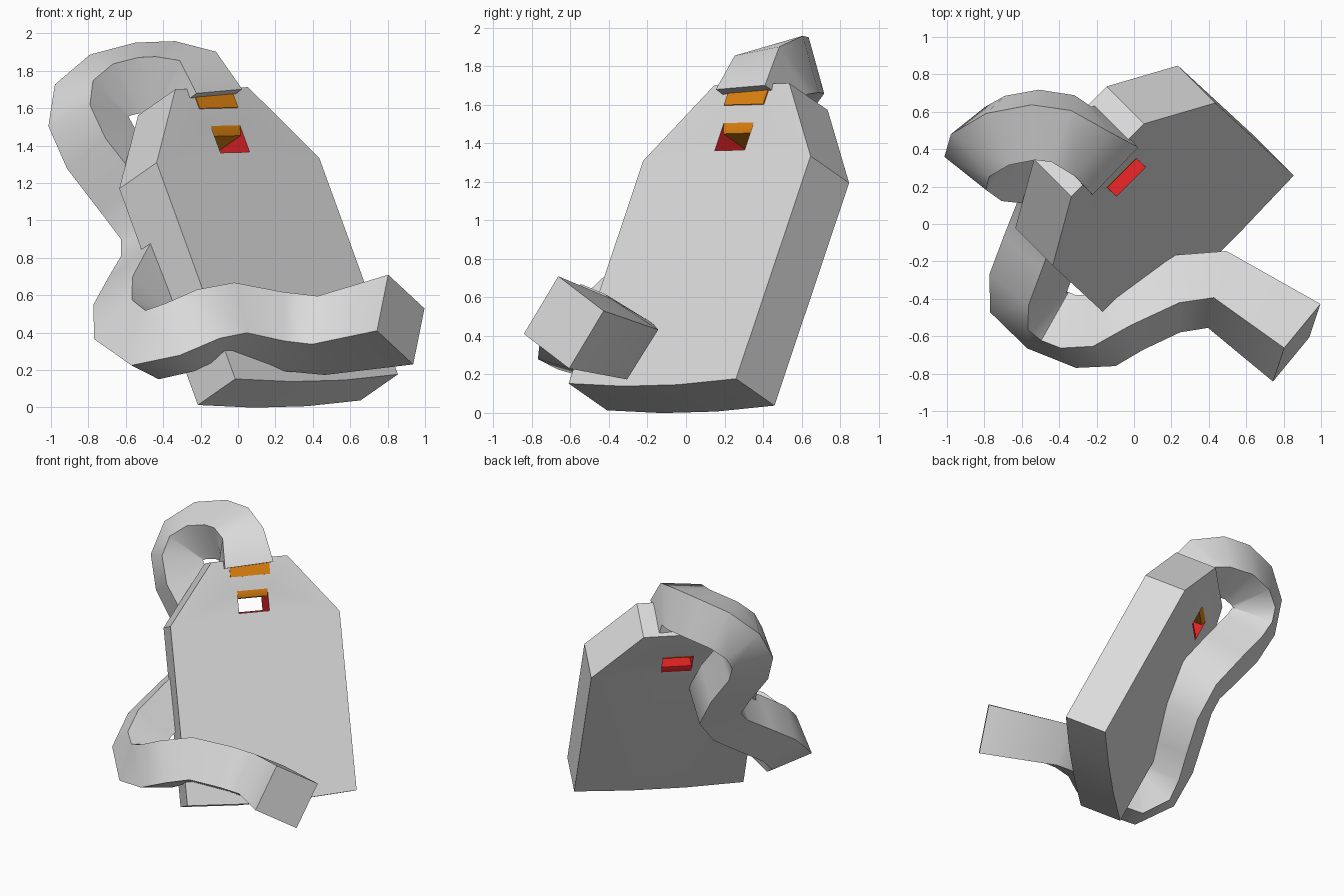
import bpy, bmesh, math
from mathutils import Vector, Quaternion

old = bpy.data.objects.get("Cube")
if old:
    bpy.data.objects.remove(old, do_unlink=True)


def material(name, rgb):
    m = bpy.data.materials.new(name)
    m.use_nodes = True
    m.diffuse_color = (*rgb, 1)
    m.node_tree.nodes["Principled BSDF"].inputs["Base Color"].default_value = (*rgb, 1)
    return m


GREY = material("light grey", (0.71, 0.71, 0.71))
ORANGE = material("orange", (0.75, 0.23, 0.005))
RED = material("red", (0.72, 0.016, 0.018))


def finish(bm, name, mats, angle):
    bmesh.ops.recalc_face_normals(bm, faces=bm.faces)
    me = bpy.data.meshes.new(name)
    bm.to_mesh(me)
    bm.free()
    for m in mats:
        me.materials.append(m)
    ob = bpy.data.objects.new(name, me)
    bpy.context.collection.objects.link(ob)
    bpy.ops.object.select_all(action="DESELECT")
    ob.select_set(True)
    bpy.context.view_layer.objects.active = ob
    bpy.ops.object.shade_smooth_by_angle(angle=math.radians(angle))


# Tilted frame of the tag: width, height, front normal
normal = Vector((0.63, -0.63, 0.44)).normalized()
width = Vector((0.707, 0.707, 0.02)).normalized()
height = normal.cross(width).normalized()
ORIGIN = Vector((0.42, -0.175, 0.165))
DEPTH = 0.315


def on_tag(u, v, d):
    return ORIGIN + width * u + height * v - normal * d


def skin(bm, a, b, mats):
    n = len(a)
    for i in range(n):
        j = (i + 1) % n
        bm.faces.new((a[i], a[j], b[j], b[i])).material_index = mats[i % len(mats)]


# Tag: shouldered plate with a bowed foot and a rectangular eyelet
half = [(0.2, -0.025), (0.615, 0), (0.615, 1.29), (0.275, 1.72)]
outline = half + [(-u, v) for u, v in reversed(half)]
bm = bmesh.new()


def loop(points, d):
    return [bm.verts.new(on_tag(u, v, d)) for u, v in points]


def slot(low, high, d):
    return loop([(-0.11, low), (0.11, low), (0.11, high), (-0.11, high)], d)


outer = [loop(outline, 0), loop(outline, DEPTH)]
skin(bm, outer[0], outer[1], [0])
holes = [slot(1.337, 1.497, 0), slot(1.337, 1.445, 0.02),
         slot(1.35, 1.445, DEPTH - 0.015), slot(1.31, 1.48, DEPTH)]
for a, b in zip(holes, holes[1:]):
    skin(bm, a, b, [2, 2, 1, 2])
for rim, hole in ((outer[0], holes[0]), (outer[1], holes[-1])):
    edges = [bm.edges.get((r[i], r[(i + 1) % len(r)])) for r in (rim, hole) for i in range(len(r))]
    bmesh.ops.triangle_fill(bm, edges=edges, use_beauty=True)
finish(bm, "tag", [GREY, ORANGE, RED], 30)

# Orange plate where the strap meets the tag
bm = bmesh.new()
corners = [(-0.15, 1.6), (0.14, 1.6), (0.14, 1.685), (-0.15, 1.685)]
front, back = loop(corners, -0.006), loop(corners, 0.002)
skin(bm, front, back, [0])
bm.faces.new(front)
bm.faces.new(back)
finish(bm, "strap_anchor", [ORANGE], 30)

# Strap: square section carried along a path from the free end to the tag top
path = [Vector(p) for p in (
    (0.87, -0.635, 0.47), (0.445, -0.35, 0.385), (0.2, -0.375, 0.41), (-0.05, -0.49, 0.46),
    (-0.18, -0.57, 0.435), (-0.31, -0.575, 0.375), (-0.46, -0.515, 0.335), (-0.565, -0.42, 0.415),
    (-0.56, -0.3, 0.53), (-0.49, -0.12, 0.655), (-0.41, 0.09, 0.8), (-0.42, 0.24, 0.96),
    (-0.56, 0.31, 1.16), (-0.73, 0.33, 1.38), (-0.8, 0.38, 1.53), (-0.785, 0.44, 1.64),
    (-0.68, 0.5, 1.725), (-0.52, 0.53, 1.765), (-0.38, 0.51, 1.77), (-0.27, 0.44, 1.755),
    (-0.21, 0.395, 1.61))]
last = len(path) - 1
steps = [(b - a).normalized() for a, b in zip(path, path[1:])]
tangents = [steps[0]] + [(a + b).normalized() for a, b in zip(steps, steps[1:])] + [steps[-1]]


def flatten(v, t):
    return (v - t * v.dot(t)).normalized()


sides = [flatten(Vector((0.17, 0.51, 0.85)), tangents[0])]
for a, b in zip(tangents, tangents[1:]):
    sides.append(flatten(a.rotation_difference(b) @ sides[-1], b))

# Spread the twist so the top end lies square to the tag
goal = flatten(width, tangents[-1])
twist = math.atan2(tangents[-1].dot(sides[-1].cross(goal)), sides[-1].dot(goal))
quarter = math.pi / 2
twist -= quarter * round(twist / quarter)

bm = bmesh.new()
rings = []
for i, (p, t, s) in enumerate(zip(path, tangents, sides)):
    s = Quaternion(t, twist * i / last) @ s
    c = t.cross(s)
    size = 0.177 if i in (0, last) else 0.153
    rings.append([bm.verts.new(p + (s * x + c * y) * size)
                  for x, y in ((1, 1), (-1, 1), (-1, -1), (1, -1))])
for a, b in zip(rings, rings[1:]):
    skin(bm, a, b, [0])
bm.faces.new(rings[0])
bm.faces.new(rings[-1])
finish(bm, "strap", [GREY], 50)
